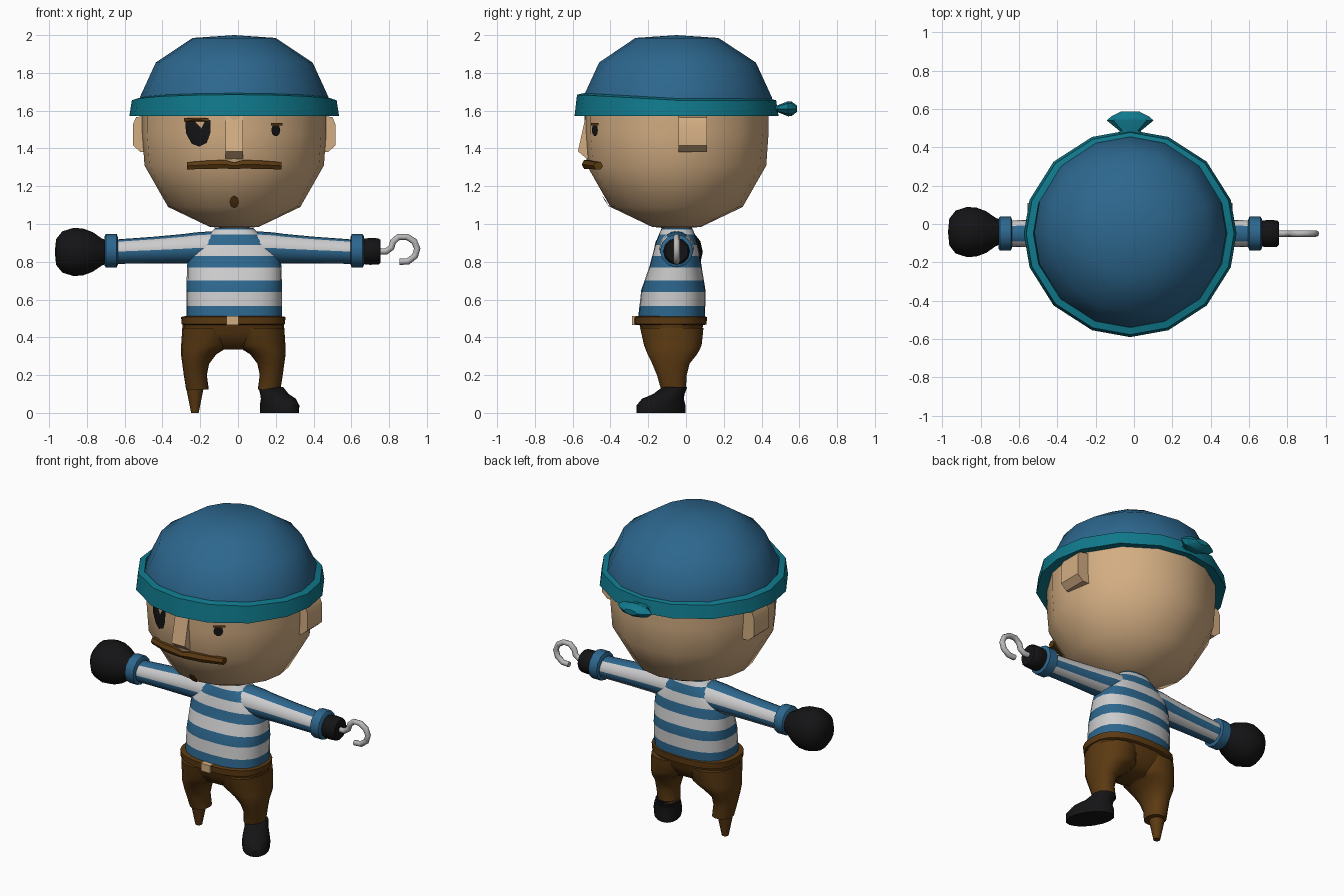
import bpy, bmesh, math
from mathutils import Vector, Matrix
from mathutils.bvhtree import BVHTree

if "Cube" in bpy.data.objects:
    bpy.data.objects.remove(bpy.data.objects["Cube"])

CX, CY = -0.02, -0.05          # centre line of the figure


def material(name, rgb):
    m = bpy.data.materials.new(name)
    m.diffuse_color = (*rgb, 1)
    m.use_nodes = True
    m.node_tree.nodes["Principled BSDF"].inputs["Base Color"].default_value = m.diffuse_color
    return m


SKIN = material("skin", (0.65, 0.42, 0.225))
BLUE = material("cloth blue", (0.026, 0.135, 0.27))
TEAL = material("band teal", (0.005, 0.19, 0.26))
WHITE = material("stripe white", (0.60, 0.60, 0.61))
BROWN = material("dark brown", (0.105, 0.042, 0.006))
BLACK = material("black leather", (0.007, 0.007, 0.008))
STEEL = material("steel grey", (0.48, 0.48, 0.48))


def finish(name, bm, mats, angle=40):
    bmesh.ops.recalc_face_normals(bm, faces=bm.faces)
    me = bpy.data.meshes.new(name)
    bm.to_mesh(me)
    ob = bpy.data.objects.new(name, me)
    bpy.context.collection.objects.link(ob)
    for m in mats:
        me.materials.append(m)
    bpy.ops.object.select_all(action='DESELECT')
    bpy.context.view_layer.objects.active = ob
    ob.select_set(True)
    bpy.ops.object.shade_smooth_by_angle(angle=math.radians(angle))
    return ob


def ring(n, p=1.0):
    """Unit outline of n points; p < 1 makes it squarer."""
    if isinstance(n, int):
        degs = [360 * i / n for i in range(n)]
    else:
        degs = n
    pts = []
    for d in degs:
        c, s = math.cos(math.radians(d)), math.sin(math.radians(d))
        pts.append((math.copysign(abs(c) ** p, c), math.copysign(abs(s) ** p, s)))
    return pts


def loft(sections, n=16, axis='z', p=1.0, closed=False):
    """Sections (t, c1, c2, r1, r2) along an axis, skinned with quads."""
    bm = bmesh.new()
    rows = []
    for t, c1, c2, r1, r2 in sections:
        row = []
        for a, b in ring(n, p):
            u, v = c1 + a * r1, c2 + b * r2
            row.append(bm.verts.new({'x': (t, u, v), 'y': (u, t, v), 'z': (u, v, t)}[axis]))
        rows.append(row)
    k = len(rows[0])
    pairs = list(zip(rows, rows[1:]))
    if closed:
        pairs.append((rows[-1], rows[0]))
    for r, s in pairs:
        for i in range(k):
            bm.faces.new((r[i], r[(i + 1) % k], s[(i + 1) % k], s[i]))
    if not closed:
        bm.faces.new(rows[0])
        bm.faces.new(rows[-1])
    bmesh.ops.remove_doubles(bm, verts=bm.verts, dist=0.0005)
    return bm


def prism(profile, lo, hi, axis):
    """Flat outline pushed along x or y."""
    bm = bmesh.new()
    put = (lambda a, b, t: (t, a, b)) if axis == 'x' else (lambda a, b, t: (a, t, b))
    lo_v = [bm.verts.new(put(a, b, lo)) for a, b in profile]
    hi_v = [bm.verts.new(put(a, b, hi)) for a, b in profile]
    n = len(profile)
    bm.faces.new(lo_v)
    bm.faces.new(hi_v)
    for i in range(n):
        bm.faces.new((lo_v[i], lo_v[(i + 1) % n], hi_v[(i + 1) % n], hi_v[i]))
    return bm


# sixteen-sided plan of head and cap, with slightly uneven corners
quarter = [0, 19, 44, 69]
PLAN = [q + d for q in (0, 180) for d in quarter] + [q - d for q in (180, 360) for d in quarter[1:]] + [90, 270]
PLAN.sort()

# head
head_bm = loft([(z, CX, CY, r, r) for z, r in
                [(0.972, 0), (0.985, 0.13), (1.09, 0.35), (1.31, 0.475), (1.48, 0.487), (1.63, 0.487)]], PLAN)
tree = BVHTree.FromBMesh(head_bm)
finish("head", head_bm, [SKIN], 60)

# cap dome
finish("cap_dome", loft([(z, CX, y, r, r) for z, y, r in
       [(1.60, -0.05, 0.5), (1.67, -0.045, 0.5), (1.855, -0.045, 0.415),
        (1.985, -0.048, 0.22), (2.0, -0.05, 0)]], PLAN), [BLUE], 60)

# cap band, raised at the front
bm = loft([(z, CX, CY, r, r - 0.015) for z, r in
           [(1.573, 0.555), (1.655, 0.542), (1.665, 0.505), (1.585, 0.49)]], PLAN, closed=True)
for v in bm.verts:
    if v.co.z > 1.63:
        v.co.z += 0.03 * max(0, -(v.co.y - CY) / 0.53)
finish("cap_band", bm, [TEAL], 50)

# knot at the back of the band
finish("band_knot", loft([(y, CX, 1.61, rx, rz) for y, rx, rz in
       [(0.43, 0.07, 0.02), (0.485, 0.055, 0.018), (0.54, 0.122, 0.04), (0.56, 0.1, 0.038),
        (0.588, 0.045, 0.016)]], 8, 'y'), [TEAL], 30)

# nose
finish("nose", prism([(-0.45, 1.60), (-0.525, 1.60), (-0.572, 1.385), (-0.525, 1.345), (-0.45, 1.345)],
                     CX - 0.047, CX + 0.047, 'x'), [SKIN], 30)

# ears
for side, s in (("left", 1), ("right", -1)):
    outline = [(0.44, 1.58), (0.52, 1.565), (0.535, 1.53), (0.535, 1.415), (0.495, 1.38), (0.44, 1.38)]
    finish(side + "_ear", prism([(CX + s * x, z) for x, z in outline], -0.04, 0.11, 'y'), [SKIN], 30)

# moustache, bent round the face
finish("moustache", loft([(CX + x, y, z, 0.024, h) for x, y, z, h in
       [(-0.25, -0.465, 1.308, 0.022), (-0.13, -0.512, 1.314, 0.026), (-0.05, -0.528, 1.316, 0.026),
        (0, -0.525, 1.308, 0.02), (0.05, -0.528, 1.316, 0.026), (0.13, -0.512, 1.314, 0.026),
        (0.25, -0.465, 1.308, 0.022)]], 6, 'x'), [BROWN], 30)


def face_plate(name, outline, mat, lift=0.008):
    """Thin plate laid on the front of the head."""
    def on_head(x, z):
        hit = tree.ray_cast(Vector((x, -2, z)), Vector((0, 1, 0)))[0]
        return (x, hit.y - lift, z)
    bm = bmesh.new()
    vs = [bm.verts.new(on_head(x, z)) for x, z in outline]
    mx = sum(x for x, z in outline) / len(outline)
    mz = sum(z for x, z in outline) / len(outline)
    mid = bm.verts.new(on_head(mx, mz))
    for i in range(len(vs)):
        bm.faces.new((vs[i], vs[(i + 1) % len(vs)], mid))
    finish(name, bm, [mat])


def box(x0, x1, z0, z1):
    return [(x0, z0), (x1, z0), (x1, z1), (x0, z1)]


# eye patch, eye, brows and chin tuft
face_plate("eye_patch", [(-0.28, 1.55), (-0.275, 1.48), (-0.245, 1.425), (-0.205, 1.41),
                         (-0.165, 1.43), (-0.147, 1.48), (-0.145, 1.55)], BLACK)
face_plate("patch_brow", box(-0.285, -0.155, 1.543, 1.562), BROWN, 0.014)
face_plate("eye", [(0.2 + 0.024 * a, 1.497 + 0.032 * b) for a, b in ring(10)], BLACK)
face_plate("eye_brow", box(0.175, 0.235, 1.522, 1.536), BROWN, 0.012)
face_plate("chin_tuft", [(-0.02 + 0.025 * a, 1.117 + 0.033 * b) for a, b in ring(8)], BROWN, 0.01)

# striped shirt body, cut at the stripe heights
bm = loft([(z, CX, y, rx, ry) for z, y, rx, ry in
           [(0.49, -0.077, 0.253, 0.178), (0.65, -0.067, 0.253, 0.17), (0.78, -0.055, 0.25, 0.137),
            (0.85, -0.052, 0.235, 0.122), (0.91, -0.05, 0.185, 0.107), (0.95, -0.048, 0.13, 0.093),
            (0.98, -0.048, 0.10, 0.08)]], 24, p=0.8)
whites = [(0.565, 0.64), (0.70, 0.77), (0.83, 0.89), (0.945, 0.97)]
for z in [z for w in whites for z in w]:
    bmesh.ops.bisect_plane(bm, geom=bm.verts[:] + bm.edges[:] + bm.faces[:],
                           plane_co=(0, 0, z), plane_no=(0, 0, 1))
for f in bm.faces:
    f.material_index = int(any(a < f.calc_center_median().z < b for a, b in whites))
finish("shirt_body", bm, [BLUE, WHITE])

# sleeves with lengthwise stripes, and cuffs
for side, s in (("left", 1), ("right", -1)):
    bm = loft([(CX + s * x, CY, z, ry, rz) for x, z, ry, rz in
               [(0.06, 0.875, 0.095, 0.09), (0.20, 0.873, 0.09, 0.083), (0.27, 0.869, 0.083, 0.078),
                (0.42, 0.862, 0.075, 0.071), (0.64, 0.853, 0.068, 0.064)]], 20, 'x')
    for f in bm.faces:
        c = f.calc_center_median()
        zc = 0.875 - 0.038 * (abs(c.x - CX) - 0.06)
        a = math.degrees(math.atan2(c.z - zc, c.y - CY))
        f.material_index = int(0 < a < 55 or 125 < a < 180 or -72 < a < -36)
    finish(side + "_sleeve", bm, [BLUE, WHITE])
    finish(side + "_cuff", loft([(CX + s * x, CY, 0.858, r, r) for x, r in
           [(0.615, 0.07), (0.622, 0.088), (0.68, 0.088), (0.688, 0.075)]], 12, 'x'), [BLUE])

# gloved fist on one side
finish("fist", loft([(x, -0.042, 0.852, r, r) for x, r in
       [(-0.69, 0.062), (-0.72, 0.073), (-0.77, 0.108), (-0.82, 0.127), (-0.87, 0.131),
        (-0.93, 0.112), (-0.963, 0.07), (-0.97, 0)]], 14, 'x'), [BLACK], 60)

# hook holder and hook on the other side
finish("hook_holder", loft([(x, CY, 0.855, r, r) for x, r in
       [(0.65, 0.066), (0.70, 0.071), (0.745, 0.069), (0.755, 0.06)]], 12, 'x'), [BLACK])
curve = bpy.data.curves.new("hook", 'CURVE')
curve.dimensions = '3D'
curve.bevel_depth, curve.bevel_resolution, curve.use_fill_caps = 0.017, 2, True
path = [(0.74, 0.855), (0.785, 0.855), (0.812, 0.875), (0.82, 0.905), (0.85, 0.932), (0.895, 0.932),
        (0.933, 0.908), (0.949, 0.87), (0.937, 0.83), (0.9, 0.802), (0.855, 0.80)]
spline = curve.splines.new('POLY')
spline.points.add(len(path) - 1)
for pt, (x, z) in zip(spline.points, path):
    pt.co = (x, CY, z, 1)
spline.use_smooth = True
curve.materials.append(STEEL)
hook = bpy.data.objects.new("hook", curve)
bpy.context.collection.objects.link(hook)
bpy.ops.object.select_all(action='DESELECT')
bpy.context.view_layer.objects.active = hook
hook.select_set(True)
bpy.ops.object.convert(target='MESH')

# trousers: waist, belt, buckle and two legs
finish("trouser_hips", loft([(z, -0.025, y, rx, ry) for z, y, rx, ry in
       [(0.335, -0.075, 0.17, 0.07), (0.36, -0.075, 0.235, 0.12), (0.42, -0.077, 0.268, 0.157),
        (0.49, -0.077, 0.268, 0.175)]], 24, p=0.85), [BROWN], 60)
finish("belt", loft([(z, -0.025, -0.082, r, r - 0.083) for z, r in
       [(0.465, 0.262), (0.47, 0.274), (0.508, 0.276), (0.513, 0.25)]], 24, p=0.8), [BROWN])
finish("buckle", prism([(-0.25, 0.465), (-0.285, 0.465), (-0.285, 0.513), (-0.25, 0.513)],
                       -0.06, 0.003, 'x'), [SKIN])
for side, s in (("left", 1), ("right", -1)):
    rows = [(0.125, 0.13, 0.25, -0.133, 0.0), (0.20, 0.14, 0.262, -0.155, 0.005),
            (0.26, 0.128, 0.27, -0.18, 0.02), (0.31, 0.09, 0.277, -0.205, 0.06),
            (0.335, 0.05, 0.277, -0.215, 0.075), (0.36, 0.01, 0.276, -0.225, 0.085),
            (0.45, 0.0, 0.27, -0.245, 0.095)]
    finish(side + "_trouser_leg", loft([(z, -0.025 + s * (a + b) / 2, (c + d) / 2, (b - a) / 2, (d - c) / 2)
                                        for z, a, b, c, d in rows], 18, p=0.9), [BROWN], 60)

# wooden peg
finish("peg", loft([(z, -0.228, -0.068, r, r) for z, r in
                    [(0, 0.02), (0.11, 0.042), (0.15, 0.05)]], 10), [BROWN])

# boot, toe turned outwards
bm = loft([(z, 0, y, rx, ry) for z, y, rx, ry in
           [(0, -0.092, 0.08, 0.145), (0.04, -0.092, 0.082, 0.145), (0.075, -0.08, 0.077, 0.122),
            (0.1, -0.042, 0.07, 0.088), (0.137, -0.005, 0.067, 0.067)]], 16)
bmesh.ops.transform(bm, verts=bm.verts, matrix=Matrix.Translation((0.17, -0.055, 0)) @
                    Matrix.Rotation(math.radians(33), 4, 'Z'))
finish("boot", bm, [BLACK])
